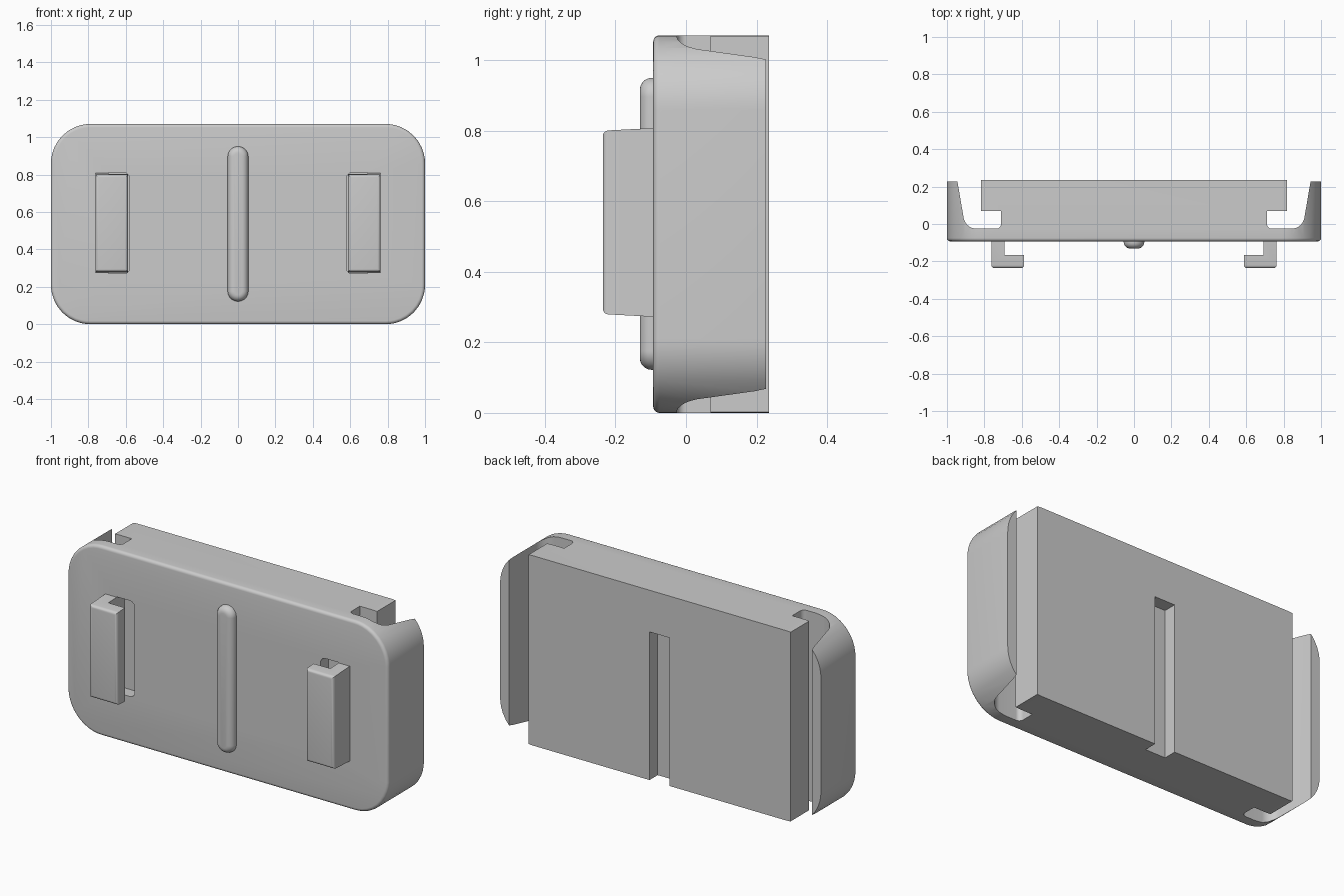
import bpy, bmesh
from math import acos, sin, tan
from mathutils import Vector

if "Cube" in bpy.data.objects:
    bpy.data.objects.remove(bpy.data.objects["Cube"], do_unlink=True)

grey = bpy.data.materials.new("plain_grey")
grey.use_nodes = True
grey.diffuse_color = (0.6, 0.6, 0.6, 1)
grey.node_tree.nodes["Principled BSDF"].inputs["Base Color"].default_value = (0.6, 0.6, 0.6, 1)

HEIGHT = 1.07
FRONT, BACK = -0.093, 0.236   # front plate face and rear block face


def rounded(corners, steps=10):
    """Outline from (a, b, radius) corners, each radius turned into an arc."""
    out = []
    for i, (a, b, r) in enumerate(corners):
        p = Vector((a, b))
        if r == 0:
            out.append(p)
            continue
        u = (Vector(corners[i - 1][:2]) - p).normalized()
        v = (Vector(corners[(i + 1) % len(corners)][:2]) - p).normalized()
        half = acos(u.dot(v)) / 2
        c = p + (u + v).normalized() * r / sin(half)
        d1, d2 = p + u * r / tan(half) - c, p + v * r / tan(half) - c
        out += [c + d1.lerp(d2, k / steps).normalized() * r for k in range(steps + 1)]
    return out


def rect(x0, x1, z0, z1, r=0):
    return rounded([(x0, z0, r), (x1, z0, r), (x1, z1, r), (x0, z1, r)])


def prism(name, outline, axis, lo, hi, bevel=0):
    """Extrude an outline along y or z, optionally rounding the front rim."""
    bm = bmesh.new()
    place = (lambda p, t: (p.x, t, p.y)) if axis == "y" else (lambda p, t: (p.x, p.y, t))
    face = bm.faces.new([bm.verts.new(place(p, lo)) for p in outline])
    ext = bmesh.ops.extrude_face_region(bm, geom=[face])
    shift = Vector((0, hi - lo, 0)) if axis == "y" else Vector((0, 0, hi - lo))
    moved = [g for g in ext["geom"] if isinstance(g, bmesh.types.BMVert)]
    bmesh.ops.translate(bm, verts=moved, vec=shift)
    bmesh.ops.recalc_face_normals(bm, faces=bm.faces)
    if bevel:
        front = min(v.co.y for v in bm.verts)
        rim = [e for e in bm.edges if all(v.co.y < front + 1e-5 for v in e.verts)]
        bmesh.ops.bevel(bm, geom=rim, offset=bevel, segments=5, profile=0.5, affect="EDGES")
    mesh = bpy.data.meshes.new(name)
    bm.to_mesh(mesh)
    bm.free()
    mesh.materials.append(grey)
    ob = bpy.data.objects.new(name, mesh)
    bpy.context.collection.objects.link(ob)
    return ob


def activate(ob):
    bpy.ops.object.select_all(action="DESELECT")
    ob.select_set(True)
    bpy.context.view_layer.objects.active = ob


def combine(ob, tool, operation):
    activate(ob)
    mod = ob.modifiers.new("cut", "BOOLEAN")
    mod.object, mod.operation, mod.solver = tool, operation, "EXACT"
    bpy.ops.object.modifier_apply(modifier=mod.name)
    bpy.data.objects.remove(tool, do_unlink=True)


def smooth(ob):
    activate(ob)
    bpy.ops.object.shade_smooth_by_angle(angle=0.55)


# Body: rounded slab shaped by a top-down section with clip arms and side slots
body = prism("body", rect(-1, 1, 0, HEIGHT, 0.21), "y", FRONT, 0.3, 0.018)
half = [(1.05, -0.2, 0), (1.05, 0.227, 0), (0.944, 0.227, 0), (0.901, -0.025, 0.07),
        (0.711, -0.025, 0.025), (0.711, 0.07, 0), (0.817, 0.07, 0), (0.817, BACK, 0)]
section = half + [(-x, y, r) for x, y, r in reversed(half)]
combine(body, prism("section", rounded(section), "z", -0.1, 1.2), "INTERSECT")

# Rear groove, open at the bottom
combine(body, prism("groove", rect(-0.0625, 0.0625, -0.1, 0.835), "y", 0.163, 0.4), "DIFFERENCE")

# Pockets in the front plate behind the hook feet
for s in (-1, 1):
    x0, x1 = sorted((s * 0.58, s * 0.692))
    pocket = rounded([(x0, 0.27, 0.03 if s > 0 else 0), (x1, 0.27, 0 if s > 0 else 0.03),
                      (x1, 0.81, 0 if s > 0 else 0.03), (x0, 0.81, 0.03 if s > 0 else 0)])
    combine(body, prism("pocket", pocket, "y", -0.2, FRONT + 0.07), "DIFFERENCE")
smooth(body)

# Front centre rib
smooth(prism("front_rib", rect(-0.055, 0.055, 0.122, 0.95, 0.054), "y", -0.131, -0.06, 0.034))

# L-shaped hooks, feet pointing inwards, widening slightly towards the plate
for s, side in ((-1, "right"), (1, "left")):
    profile = [(0.762, -0.236), (0.762, -0.07), (0.692, -0.07),
               (0.692, -0.166), (0.588, -0.166), (0.588, -0.236)]
    hook = prism(side + "_hook", [Vector((s * x, y)) for x, y in profile],
                 "z", 0.28, 0.8, 0.016)
    for v in hook.data.vertices:
        v.co.z = 0.54 + (v.co.z - 0.54) * (1 + 0.2 * (v.co.y + 0.236))
    smooth(hook)
